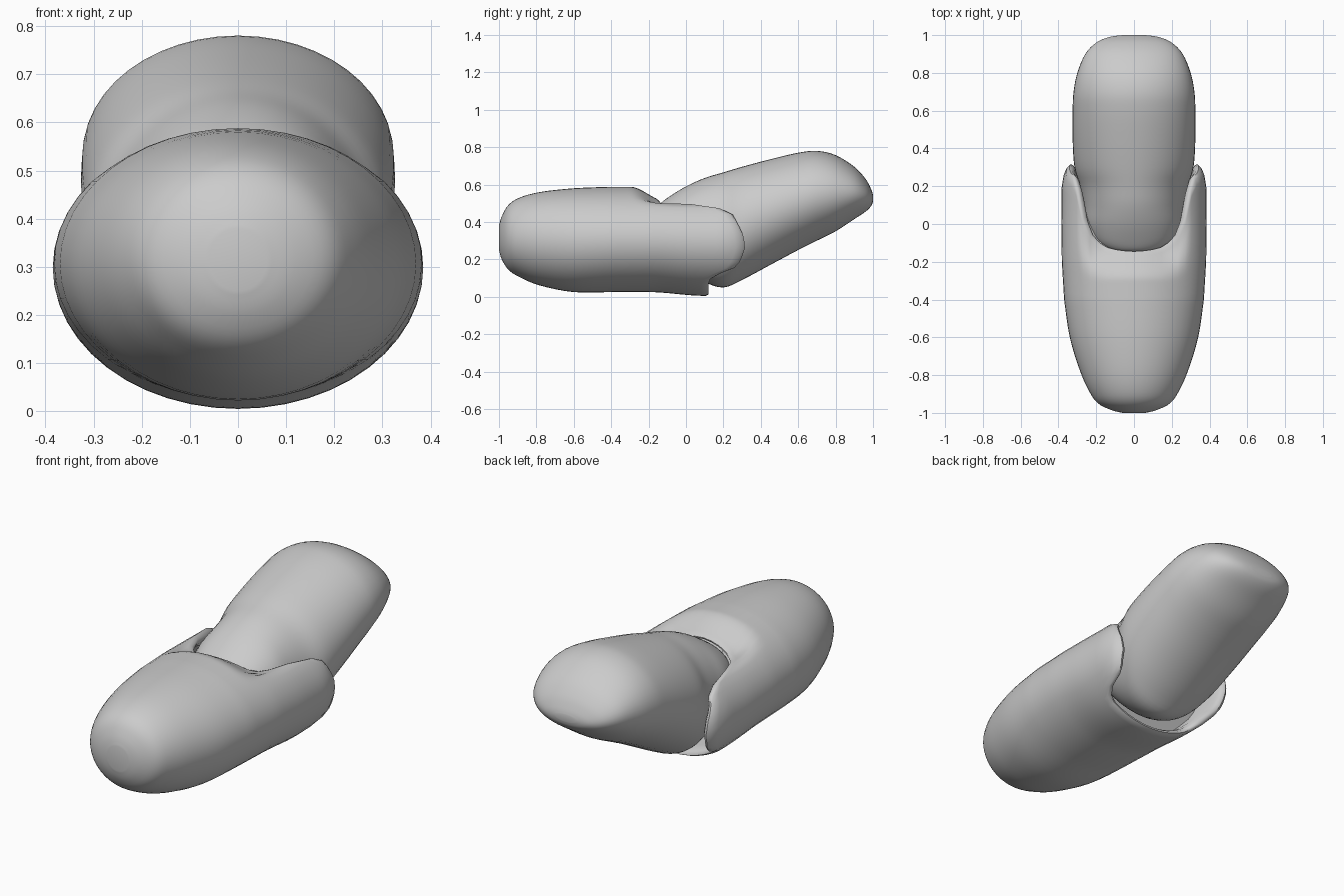
import bpy
import math

SIDES = 48

cube = bpy.data.objects.get("Cube")
if cube:
    bpy.data.objects.remove(cube, do_unlink=True)

grey = bpy.data.materials.new("plain grey")
grey.use_nodes = True
colour = (0.6, 0.6, 0.6, 1)
grey.diffuse_color = colour
grey.node_tree.nodes["Principled BSDF"].inputs["Base Color"].default_value = colour


def smoothstep(low, high, value):
    t = max(0, min(1, (value - low) / (high - low)))
    return t * t * (3 - 2 * t)


def lookup(table, key):
    """Eased interpolation in a list of (key, value) pairs."""
    for (a, va), (b, vb) in zip(table, table[1:]):
        if key <= b:
            t = max(0, (key - a) / (b - a))
            return va + (vb - va) * t
    return table[-1][1]


def refine(rows, steps=4):
    """Catmull-Rom curve through the profile rows."""
    out = []
    last = len(rows) - 1
    for i in range(last):
        p = [rows[max(0, min(last, i + k))] for k in (-1, 0, 1, 2)]
        for s in range(steps):
            t = s / steps
            out.append([b + 0.5 * t * (c - a + t * (2*a - 5*b + 4*c - d + t * (3*(b - c) + d - a)))
                        for a, b, c, d in zip(*p)])
    return out + [list(rows[-1])]


def angles():
    return [math.tau * i / SIDES for i in range(SIDES)]


def oval(y, width, low, high):
    return [(width * math.cos(a), y, (low + high) / 2 + (high - low) / 2 * math.sin(a))
            for a in angles()]


def skin(name, rings):
    """Join rings of points into one smooth surface with closed ends."""
    verts = [v for ring in rings for v in ring]
    faces = [(r * SIDES + i, r * SIDES + (i + 1) % SIDES,
              (r + 1) * SIDES + (i + 1) % SIDES, (r + 1) * SIDES + i)
             for r in range(len(rings) - 1) for i in range(SIDES)]
    start = (len(rings) - 1) * SIDES
    faces.append(tuple(reversed(range(SIDES))))
    faces.append(tuple(range(start, start + SIDES)))
    mesh = bpy.data.meshes.new(name)
    mesh.from_pydata(verts, [], faces)
    mesh.materials.append(grey)
    obj = bpy.data.objects.new(name, mesh)
    bpy.context.collection.objects.link(obj)
    bpy.ops.object.select_all(action='DESELECT')
    obj.select_set(True)
    bpy.context.view_layer.objects.active = obj
    bpy.ops.object.shade_smooth_by_angle(angle=math.radians(50))
    return obj


# Front segment: rounded nose, as (y, half width, bottom, top)
nose = [(-1, .06, .25, .38), (-.985, .12, .2, .43), (-.95, .19, .145, .49),
        (-.89, .235, .105, .53), (-.78, .285, .06, .56), (-.6, .34, .025, .58),
        (-.4, .37, .025, .588)]
rings = [oval(*row) for row in refine(nose)]

# Front segment: socket whose rim leaves a notch on top and a wing on each side
rim_by_elevation = [(-90, .12), (-48, .12), (-40, .15), (-32, .25), (-22, .29),
                    (-8, .315), (5, .31), (18, .28), (30, .25), (37, .2), (41, .1),
                    (47, 0), (54, -.07), (65, -.12), (78, -.14), (90, -.145)]
width_by_y = [(-.4, .37), (-.2, .382), (0, .385), (.2, .383), (.27, .37), (.32, .345)]


def socket_point(a, y, shrink=1):
    up = math.sin(a)
    low = .025 - .02 * smoothstep(-.2, .1, y)
    dip = .075 * smoothstep(-.3, -.11, y) * smoothstep(.66, .92, up)
    middle = (low + .588) / 2
    z = middle + (.588 - low) / 2 * up - dip
    return (lookup(width_by_y, y) * math.cos(a) * shrink, y, middle + (z - middle) * shrink)


def rim(a):
    return lookup(rim_by_elevation, math.degrees(math.asin(math.sin(a))))


for step in range(1, 21):
    rings.append([socket_point(a, -.4 + (rim(a) + .385) * step / 20) for a in angles()])

# Rolled lip and the inner wall behind it
for shrink, back in ((.975, 0), (.94, .002), (.9, .02), (.87, .06), (.85, .16)):
    rings.append([(x * shrink, y - back, .3 + (z - .3) * shrink)
                  for x, y, z in ([socket_point(a, rim(a)) for a in angles()])])
skin("front_segment", rings)

# Rear segment: tilted rounded capsule seated in the socket
capsule = [(-.15, .06, .41, .47), (-.135, .13, .36, .5), (-.09, .2, .28, .535),
           (0, .25, .16, .59), (.1, .265, .08, .635), (.2, .285, .05, .665),
           (.3, .315, .09, .695), (.45, .325, .17, .735), (.6, .325, .25, .77),
           (.7, .32, .3, .78), (.8, .3, .35, .757), (.9, .258, .415, .695),
           (.96, .2, .455, .63), (.99, .13, .485, .575), (1, .06, .51, .545)]
skin("rear_segment", [oval(*row) for row in refine(capsule)])
